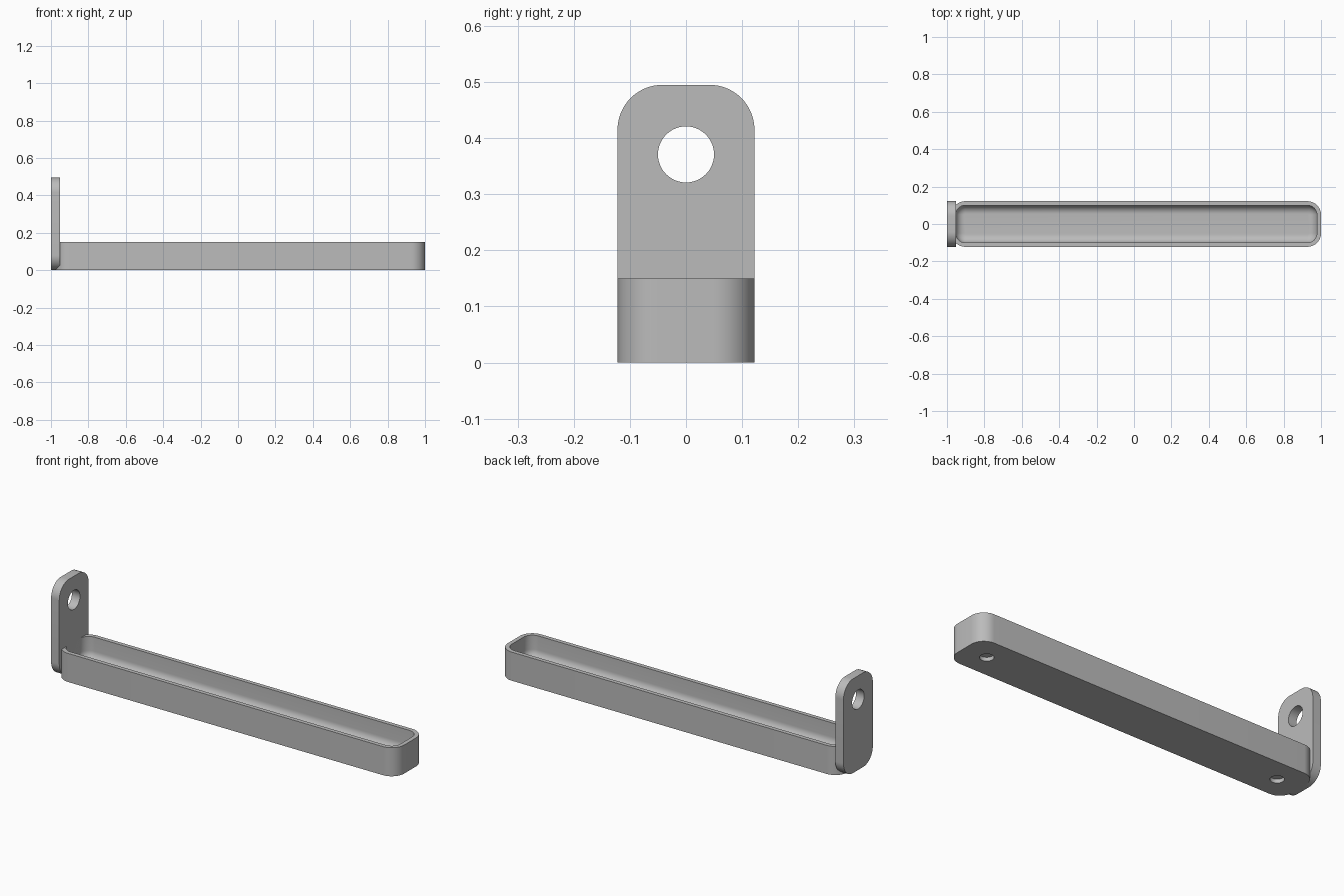
import bpy, bmesh
from math import sin, cos, pi
from mathutils import Matrix

cube = bpy.data.objects.get("Cube")
if cube:
    bpy.data.objects.remove(cube, do_unlink=True)

grey = bpy.data.materials.new("plain grey")
grey.use_nodes = True
COLOUR = (0.5, 0.5, 0.5, 1)
grey.diffuse_color = COLOUR
grey.node_tree.nodes["Principled BSDF"].inputs["Base Color"].default_value = COLOUR


def rounded_rect(hx, hy, r, steps=12):
    """Outline of a rectangle with rounded corners, centred on the origin."""
    pts = []
    for q, (sx, sy) in enumerate([(1, 1), (-1, 1), (-1, -1), (1, -1)]):
        for i in range(steps + 1):
            a = (q + i / steps) * pi / 2
            pts.append((sx * (hx - r) + r * cos(a), sy * (hy - r) + r * sin(a)))
    return pts


def loft(name, sections, matrix):
    """Skin a stack of (outline, height) sections and cap both ends."""
    bm = bmesh.new()
    rings = [[bm.verts.new((x, y, z)) for x, y in pts] for pts, z in sections]
    for a, b in zip(rings, rings[1:]):
        for i in range(len(a)):
            j = (i + 1) % len(a)
            bm.faces.new((a[i], a[j], b[j], b[i]))
    bm.faces.new(rings[0][::-1])
    bm.faces.new(rings[-1])
    bmesh.ops.recalc_face_normals(bm, faces=bm.faces)
    mesh = bpy.data.meshes.new(name)
    bm.to_mesh(mesh)
    bm.free()
    mesh.transform(matrix)
    mesh.materials.append(grey)
    obj = bpy.data.objects.new(name, mesh)
    bpy.context.collection.objects.link(obj)
    return obj


def select_only(obj):
    bpy.ops.object.select_all(action='DESELECT')
    obj.select_set(True)
    bpy.context.view_layer.objects.active = obj


def drill(obj, location, radius, depth, axis):
    """Cut a round hole with a temporary cylinder."""
    rotation = (0, pi / 2, 0) if axis == 'X' else (0, 0, 0)
    bpy.ops.mesh.primitive_cylinder_add(vertices=48, radius=radius, depth=depth,
                                        location=location, rotation=rotation)
    cutter = bpy.context.object
    cutter.hide_render = True
    cutter.data.materials.append(grey)
    select_only(obj)
    mod = obj.modifiers.new("hole", 'BOOLEAN')
    mod.operation = 'DIFFERENCE'
    mod.solver = 'EXACT'
    mod.object = cutter
    bpy.ops.object.modifier_apply(modifier=mod.name)
    bpy.data.objects.remove(cutter, do_unlink=True)


# Tray: rounded walls, flat rim and a cavity with a filleted floor
HX, HY, R, H = 0.9875, 0.122, 0.073, 0.15
WALL, FLOOR, FILLET = 0.022, 0.03, 0.046
CX = 1 - HX


def inset(d):
    return rounded_rect(HX - d, HY - d, R - d)


sections = [(inset(0), 0), (inset(0), H), (inset(WALL), H)]
for k in range(11):
    a = k / 10 * pi / 2
    sections.append((inset(WALL + FILLET * (1 - cos(a))),
                     FLOOR + FILLET * (1 - sin(a))))
tray = loft("tray", sections, Matrix.Translation((CX, 0, 0)))

# Blind holes under both ends of the tray
for side in (-1, 1):
    drill(tray, (CX + side * 0.857, 0, 0), 0.033, 0.04, 'Z')

# Upright mounting plate with a round hole
PH, PT = 0.495, 0.047
outline = rounded_rect(PH / 2, HY, 0.08, 16)
stand = Matrix.Translation((-1, 0, PH / 2)) @ Matrix.Rotation(-pi / 2, 4, 'Y')
plate = loft("mounting_plate", [(outline, 0), (outline, -PT)], stand)
drill(plate, (-1 + PT / 2, 0, 0.371), 0.05, 0.2, 'X')

# Smooth the curved walls, keep the edges crisp
for obj in (tray, plate):
    select_only(obj)
    bpy.ops.object.shade_smooth_by_angle(angle=pi / 6)
